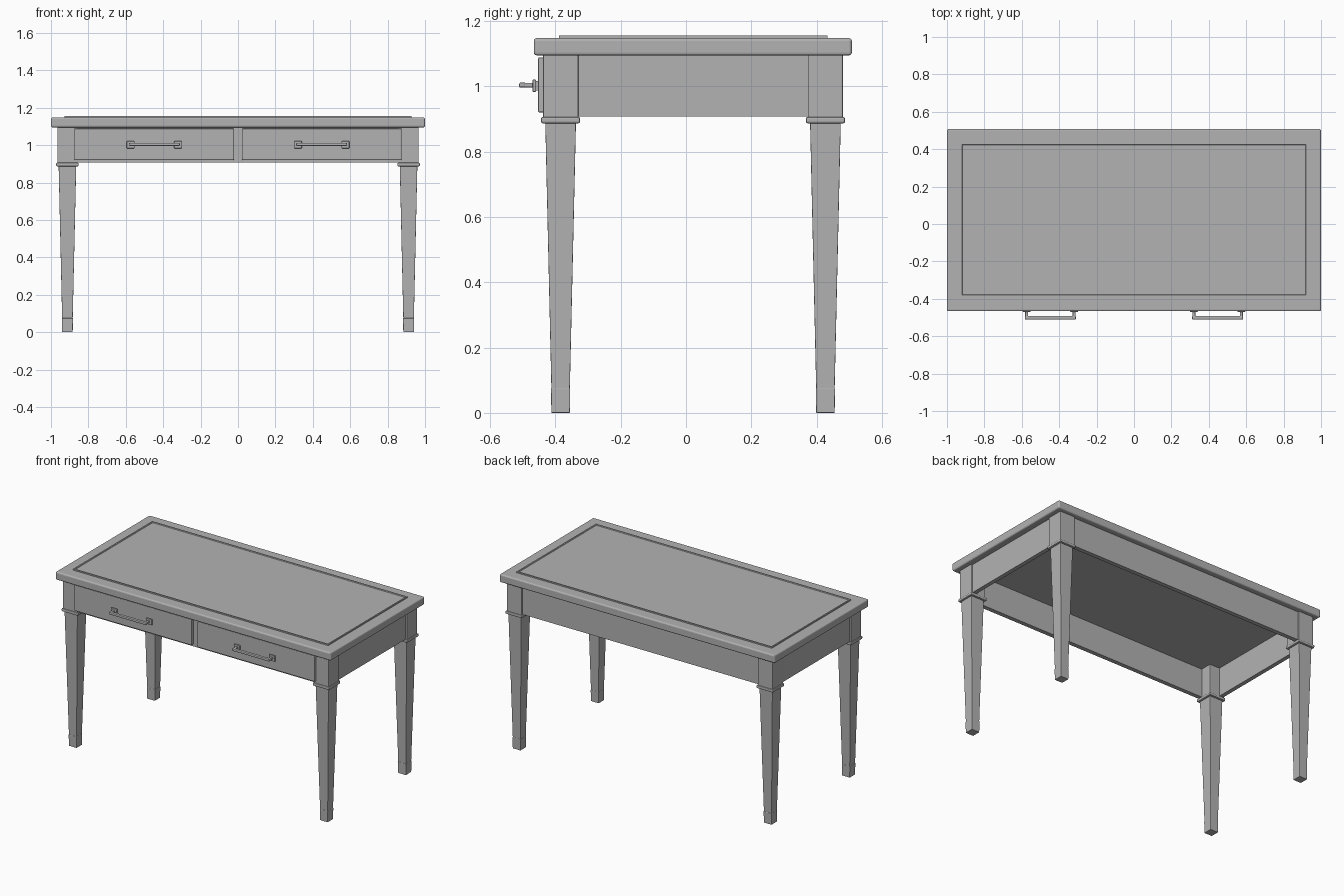
import bpy, bmesh
from mathutils import Vector

old = bpy.data.objects.get("Cube")
if old:
    bpy.data.objects.remove(old, do_unlink=True)

grey = bpy.data.materials.new("plain grey")
grey.use_nodes = True
COLOUR = (0.45, 0.45, 0.45, 1)
grey.diffuse_color = COLOUR
grey.node_tree.nodes["Principled BSDF"].inputs["Base Color"].default_value = COLOUR


def finish(name, bm, bevel=0, segments=2):
    bmesh.ops.recalc_face_normals(bm, faces=bm.faces)
    mesh = bpy.data.meshes.new(name)
    bm.to_mesh(mesh)
    bm.free()
    mesh.materials.append(grey)
    obj = bpy.data.objects.new(name, mesh)
    bpy.context.collection.objects.link(obj)
    if bevel:
        mod = obj.modifiers.new("Soft edges", 'BEVEL')
        mod.width, mod.segments = bevel, segments
    return obj


def box_mesh(x, y, z, taper=1.0):
    """Box between pairs of limits; taper scales its lower end."""
    bm = bmesh.new()
    bmesh.ops.create_cube(bm, size=1)
    lo, hi = (Vector(c) for c in zip(x, y, z))
    mid = (lo + hi) / 2
    for v in bm.verts:
        k = taper if v.co.z < 0 else 1
        v.co = Vector((mid.x + v.co.x * k * (hi.x - lo.x),
                       mid.y + v.co.y * k * (hi.y - lo.y),
                       mid.z + v.co.z * (hi.z - lo.z)))
    return bm


def box(name, x, y, z, bevel=0, taper=1.0, segments=2):
    return finish(name, box_mesh(x, y, z, taper), bevel, segments)


def square(name, cx, cy, size, z, bevel=0, taper=1.0):
    h = size / 2
    return box(name, (cx - h, cx + h), (cy - h, cy + h), z, bevel, taper)


# Table top
box("table_top", (-1, 1), (-0.466, 0.508), (1.095, 1.148), 0.009, segments=3)

# Writing surface with a raised border
bm = box_mesh((-0.927, 0.927), (-0.389, 0.434), (1.14, 1.156))
bm.faces.ensure_lookup_table()
top = max(bm.faces, key=lambda f: f.calc_center_median().z)
bmesh.ops.inset_region(bm, faces=[top], thickness=0.012)
bmesh.ops.inset_region(bm, faces=[top], thickness=0.004, depth=-0.004)
finish("writing_surface", bm)

# Legs: block, collar, tapered shaft and foot
LEG_X, FRONT_Y, BACK_Y = 0.912, -0.384, 0.427
for side, sx in (("left", 1), ("right", -1)):
    for end, cy in (("front", FRONT_Y), ("back", BACK_Y)):
        tag = f"{end}_{side}"
        cx = sx * LEG_X
        square(f"{tag}_block", cx, cy, 0.108, (0.9, 1.1), 0.004)
        square(f"{tag}_collar", cx, cy, 0.12, (0.887, 0.906), 0.005)
        square(f"{tag}_leg", cx, cy, 0.094, (0.07, 0.89), 0.002, taper=0.6)
        square(f"{tag}_foot", cx, cy, 0.059, (0, 0.075), 0.002, taper=0.96)

    # Side apron between the legs
    box(f"{side}_apron", sorted((sx * 0.93, sx * 0.957)),
        (FRONT_Y, BACK_Y), (0.907, 1.1))

# Front and back aprons
box("front_apron", (-LEG_X, LEG_X), (-0.433, -0.405), (0.907, 1.1))
box("back_apron", (-LEG_X, LEG_X), (0.443, 0.471), (0.907, 1.1))

# Drawers with bar handles
for side, sx in (("left", 1), ("right", -1)):
    box(f"{side}_drawer_front", sorted((sx * 0.021, sx * 0.875)),
        (-0.453, -0.425), (0.92, 1.089), 0.005)
    mid = sx * 0.447
    for i, offset in enumerate((-0.127, 0.127)):
        px = mid + offset
        tag = f"{side}_handle_{i + 1}"
        box(f"{tag}_neck", (px - 0.012, px + 0.012), (-0.462, -0.45), (0.988, 1.016))
        box(f"{tag}_plate", (px - 0.021, px + 0.021), (-0.47, -0.459),
            (0.983, 1.021), 0.003)
        box(f"{tag}_post", (px - 0.008, px + 0.008), (-0.506, -0.468),
            (0.997, 1.011), 0.003)
    box(f"{side}_handle_bar", (mid - 0.136, mid + 0.136), (-0.511, -0.491),
        (0.996, 1.012), 0.005)
